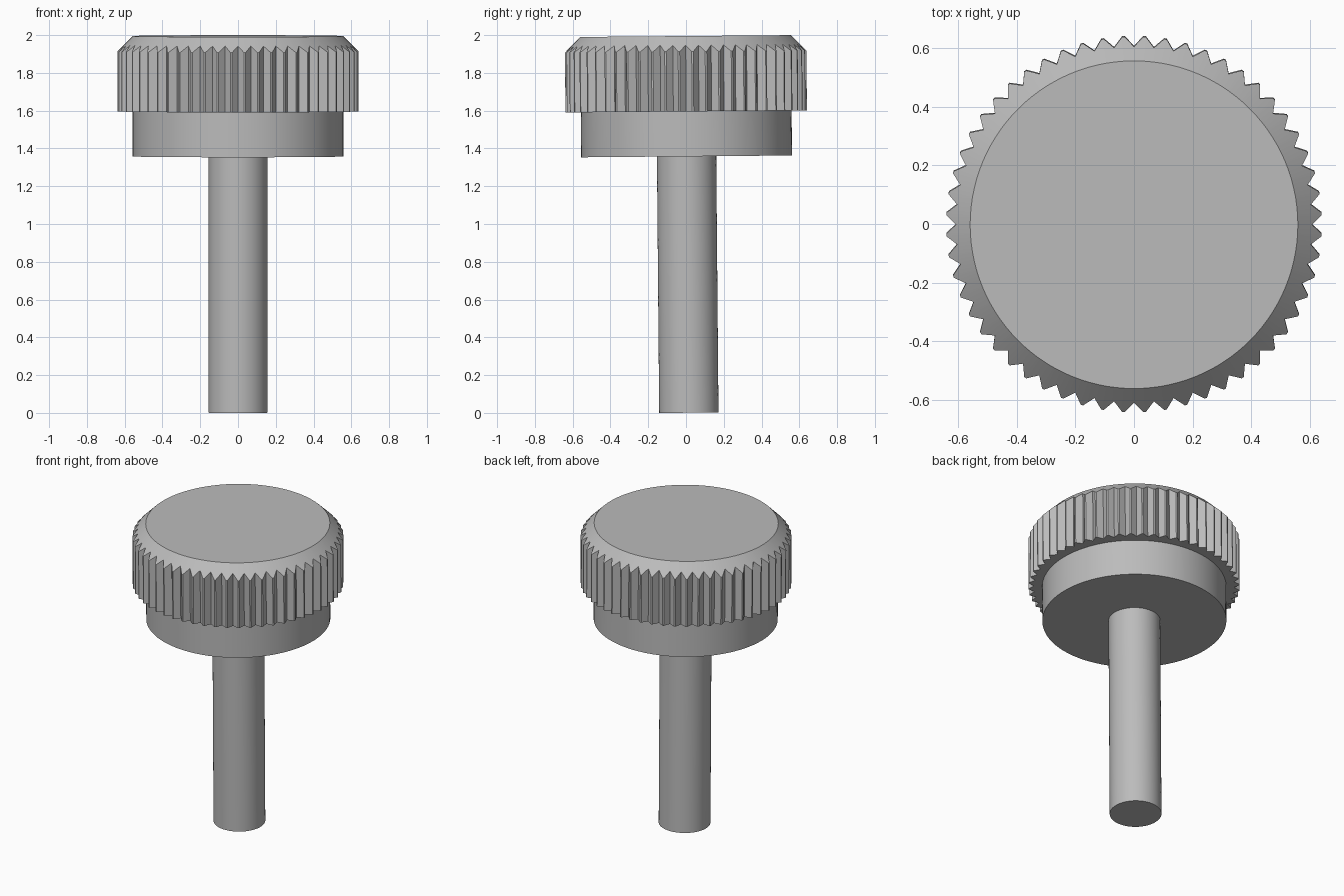
import bpy
import bmesh
from math import radians, sin, cos, pi
from mathutils import Matrix

cube = bpy.data.objects.get("Cube")
if cube:
    bpy.data.objects.remove(cube, do_unlink=True)

# Plain grey metal
GREY = (0.5, 0.5, 0.5, 1.0)
metal = bpy.data.materials.new("grey_metal")
metal.use_nodes = True
metal.diffuse_color = GREY
metal.node_tree.nodes["Principled BSDF"].inputs["Base Color"].default_value = GREY

# The whole screw leans very slightly about x
LEAN = Matrix.Translation((0, 0.015, 0.001)) @ Matrix.Rotation(radians(0.5), 4, "X")

TEETH = 56
TOP, HEAD_BOTTOM, COLLAR_BOTTOM = 1.994, 1.595, 1.357
FACE_R, VALLEY_R, TIP_R = 0.558, 0.606, 0.64
SHAFT_R = 0.157


def finish(name, bm):
    bmesh.ops.recalc_face_normals(bm, faces=bm.faces)
    mesh = bpy.data.meshes.new(name)
    bm.to_mesh(mesh)
    bm.free()
    mesh.materials.append(metal)
    obj = bpy.data.objects.new(name, mesh)
    bpy.context.collection.objects.link(obj)
    obj.matrix_world = LEAN
    bpy.ops.object.select_all(action="DESELECT")
    obj.select_set(True)
    bpy.context.view_layer.objects.active = obj
    bpy.ops.object.shade_smooth_by_angle(angle=radians(25))
    return obj


def cylinder(name, radius, low, high):
    bm = bmesh.new()
    bmesh.ops.create_cone(bm, cap_ends=True, segments=96, radius1=radius,
                          radius2=radius, depth=high - low,
                          matrix=Matrix.Translation((0, 0, (low + high) / 2)))
    return finish(name, bm)


def knurled_head():
    # Each tooth is a valley point and a narrow flat tip
    pitch = 2 * pi / TEETH
    outline = []
    for i in range(TEETH):
        outline += [(i * pitch, VALLEY_R),
                    ((i + 0.44) * pitch, TIP_R),
                    ((i + 0.56) * pitch, TIP_R)]
    bm = bmesh.new()

    def ring(points):
        return [bm.verts.new((r * cos(a), r * sin(a), z)) for a, r, z in points]

    # Tooth tops lie on a 45 degree cone that rises to the flat face
    bottom = ring([(a, r, HEAD_BOTTOM) for a, r in outline])
    shoulder = ring([(a, r, TOP - (r - FACE_R)) for a, r in outline])
    face = ring([(a, FACE_R, TOP) for a, r in outline])
    count = len(outline)
    for low, high in ((bottom, shoulder), (shoulder, face)):
        for i in range(count):
            j = (i + 1) % count
            bm.faces.new((low[i], low[j], high[j], high[i]))
    bm.faces.new(face)
    bm.faces.new(bottom)
    return finish("knurled_head", bm)


cylinder("shaft", SHAFT_R, 0, COLLAR_BOTTOM)
cylinder("collar", FACE_R, COLLAR_BOTTOM, HEAD_BOTTOM)
knurled_head()
